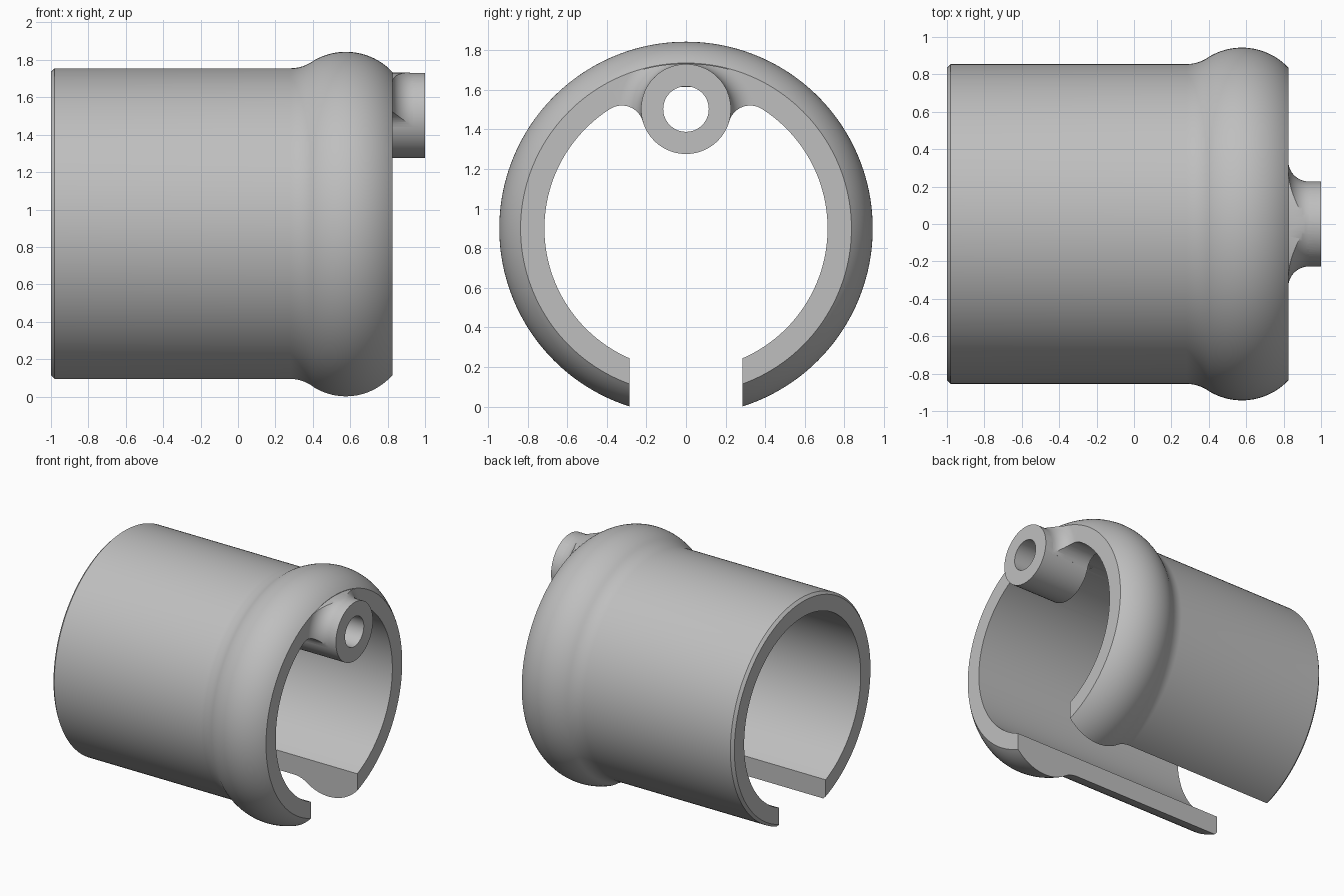
import bpy, bmesh
from math import sin, cos, pi, atan2, hypot, sqrt
from mathutils import Matrix

cube = bpy.data.objects.get("Cube")
if cube:
    bpy.data.objects.remove(cube, do_unlink=True)

grey = bpy.data.materials.new("light grey")
grey.use_nodes = True
grey.diffuse_color = (0.52, 0.52, 0.52, 1)
grey.node_tree.nodes["Principled BSDF"].inputs["Base Color"].default_value = grey.diffuse_color

RING_Z, BOSS_Z = 0.9, 1.503            # heights of the two axes
INNER, TUBE, RIM = 0.715, 0.855, 0.835
BOSS, BORE, FILLET = 0.227, 0.115, 0.11
FRONT, BOSS_BACK = 0.825, 0.61


def arc(cx, cy, r, a0, a1, n):
    return [(cx + r * cos(a0 + (a1 - a0) * i / n),
             cy + r * sin(a0 + (a1 - a0) * i / n)) for i in range(n + 1)]


def make(name, bm):
    bmesh.ops.recalc_face_normals(bm, faces=bm.faces)
    mesh = bpy.data.meshes.new(name)
    bm.to_mesh(mesh)
    bm.free()
    mesh.materials.append(grey)
    ob = bpy.data.objects.new(name, mesh)
    bpy.context.collection.objects.link(ob)
    return ob


def lathe(name, profile, z, steps):
    """Turn a closed (x, radius) profile around a level axis at height z."""
    bm = bmesh.new()
    rings = [[bm.verts.new((x, r * sin(2 * pi * s / steps), z + r * cos(2 * pi * s / steps)))
              for x, r in profile] for s in range(steps)]
    n = len(profile)
    for s in range(steps):
        a, b = rings[s], rings[(s + 1) % steps]
        for i in range(n):
            j = (i + 1) % n
            bm.faces.new((a[i], a[j], b[j], b[i]))
    return make(name, bm)


def prism(name, outline, x0, x1):
    """Extrude a (y, z) outline along x."""
    bm = bmesh.new()
    face = bm.faces.new([bm.verts.new((x0, y, z)) for y, z in outline])
    ext = bmesh.ops.extrude_face_region(bm, geom=[face])
    moved = [v for v in ext["geom"] if isinstance(v, bmesh.types.BMVert)]
    bmesh.ops.translate(bm, verts=moved, vec=(x1 - x0, 0, 0))
    return make(name, bm)


def rod(name, r, x0, x1, z):
    bm = bmesh.new()
    m = Matrix.Translation(((x0 + x1) / 2, 0, z)) @ Matrix.Rotation(pi / 2, 4, 'Y')
    bmesh.ops.create_cone(bm, cap_ends=True, segments=80, radius1=r, radius2=r,
                          depth=x1 - x0, matrix=m)
    return make(name, bm)


def combine(ob, other, operation):
    mod = ob.modifiers.new(operation, 'BOOLEAN')
    mod.object, mod.operation, mod.solver = other, operation, 'EXACT'
    with bpy.context.temp_override(object=ob, active_object=ob):
        bpy.ops.object.modifier_apply(modifier=mod.name)
    bpy.data.objects.remove(other, do_unlink=True)


# Sleeve: chamfered tube flowing into a rounded bulge
bx, br, bulge = 0.577, 0.602, 0.341
start, fr = 0.28, 0.209
join = atan2(TUBE + fr - br, start - bx)
profile = [(-1, INNER), (-1, RIM), (-0.98, TUBE)]
profile += arc(start, TUBE + fr, fr, -pi / 2, join - pi, 8)
profile += arc(bx, br, bulge, join, atan2(RIM - br, FRONT - bx), 24)[1:]
profile += [(FRONT, INNER)]
sleeve = lathe("split_sleeve", profile, RING_Z, 160)

# Slot along the underside
slot = prism("slot_cutter", [(-0.285, -0.2), (0.285, -0.2), (0.285, 0.6), (-0.285, 0.6)], -1.2, 1.2)
combine(sleeve, slot, 'DIFFERENCE')

# Web outline: concave corners joining the boss to the sleeve wall
d = BOSS_Z - RING_Z
far, near = INNER - FILLET, BOSS + FILLET
h = (far ** 2 - near ** 2 + d ** 2) / (2 * d)
w = sqrt(far ** 2 - h ** 2)
to_ring, to_boss = atan2(h, w), atan2(d - h, -w)
right = arc(w, RING_Z + h, FILLET, to_ring, to_boss, 14)
left = [(-y, z) for y, z in reversed(right)]
outline = right + left + arc(0, RING_Z, RIM - 0.002, pi - to_ring, to_ring, 24)
web = prism("web", outline, BOSS_BACK, FRONT)
flare_clip = prism("flare_clip", outline, BOSS_BACK, 0.97)

# Flare rounding the boss into the front face
flare_profile = [(0.7, 0.15), (0.7, near)]
flare_profile += arc(FRONT + FILLET, near, FILLET, pi, 1.5 * pi, 10)
flare_profile += [(FRONT + FILLET, 0.15)]
flare = lathe("boss_flare", flare_profile, BOSS_Z, 80)
combine(flare, flare_clip, 'INTERSECT')

# Join the boss and drill its bore
combine(sleeve, web, 'UNION')
combine(sleeve, flare, 'UNION')
combine(sleeve, rod("boss", BOSS, BOSS_BACK, 1, BOSS_Z), 'UNION')
combine(sleeve, rod("bore_cutter", BORE, 0.4, 1.2, BOSS_Z), 'DIFFERENCE')

# Smooth shading with crisp edges
bpy.ops.object.select_all(action='DESELECT')
sleeve.select_set(True)
bpy.context.view_layer.objects.active = sleeve
bpy.ops.object.shade_smooth_by_angle(angle=pi / 6)
